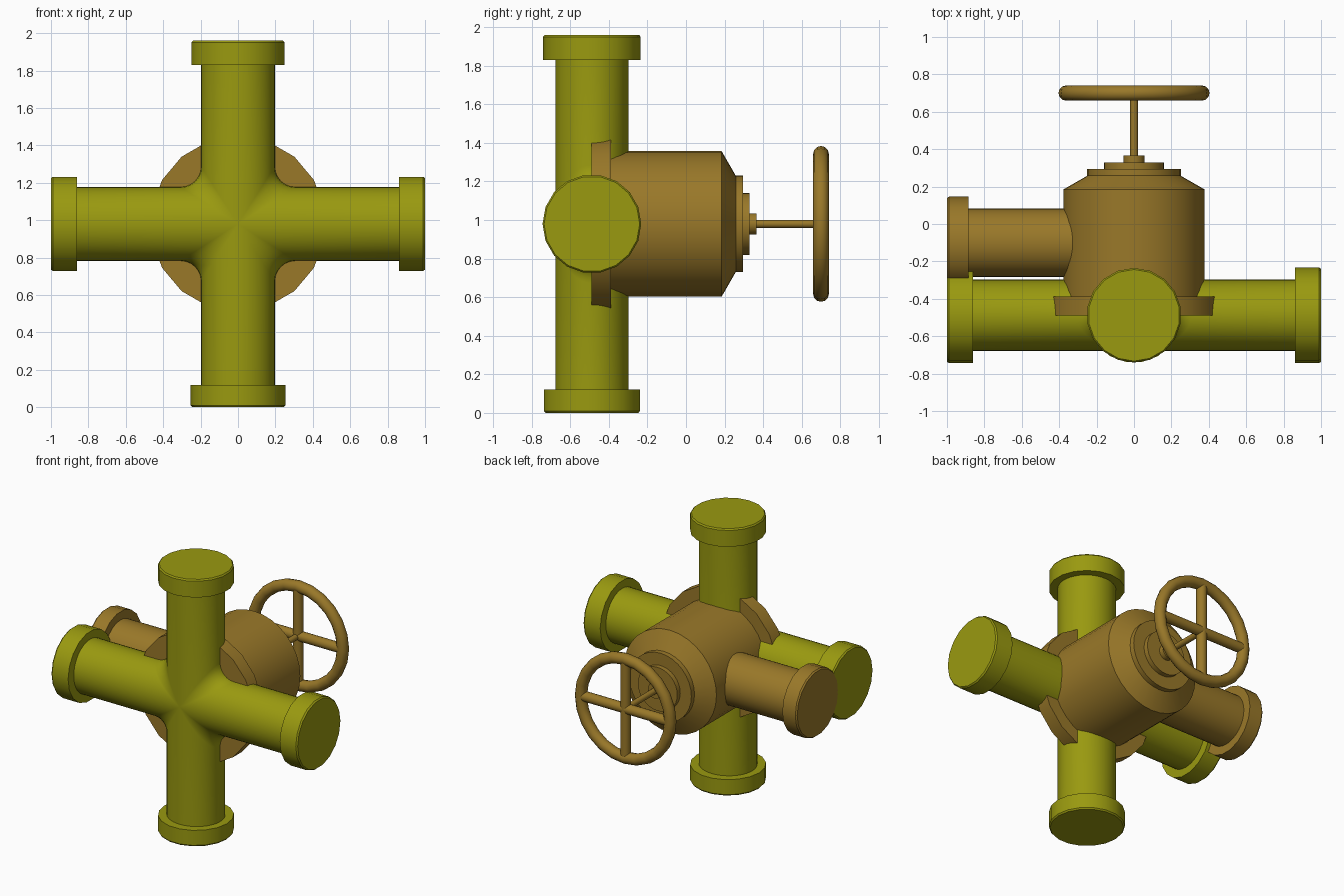
import bpy, bmesh
from math import sin, cos, pi, radians
from mathutils import Vector, Matrix

cube = bpy.data.objects.get("Cube")
if cube:
    bpy.data.objects.remove(cube, do_unlink=True)


def material(name, rgb):
    m = bpy.data.materials.new(name)
    m.use_nodes = True
    m.diffuse_color = (*rgb, 1)
    m.node_tree.nodes["Principled BSDF"].inputs["Base Color"].default_value = (*rgb, 1)
    return m


GREEN = material("olive_green", (0.32, 0.32, 0.005))
BROWN = material("bronze_brown", (0.32, 0.188, 0.022))
MID = 0.98                              # height of the pipe axes
CROSS = Vector((0, -0.488, MID))        # centre of the pipe cross
AXIS = Vector((0, 0, MID))              # valve axis runs along y
X, Y, Z = Vector((1, 0, 0)), Vector((0, 1, 0)), Vector((0, 0, 1))


def finish(name, bm, mat):
    bmesh.ops.remove_doubles(bm, verts=bm.verts, dist=0.0005)
    bmesh.ops.recalc_face_normals(bm, faces=bm.faces)
    mesh = bpy.data.meshes.new(name)
    bm.to_mesh(mesh)
    bm.free()
    mesh.materials.append(mat)
    ob = bpy.data.objects.new(name, mesh)
    bpy.context.collection.objects.link(ob)
    bpy.ops.object.select_all(action='DESELECT')
    ob.select_set(True)
    bpy.context.view_layer.objects.active = ob
    bpy.ops.object.shade_smooth_by_angle(angle=radians(32))
    return ob


def lathe(name, profile, origin, direction, mat, sides=32):
    """Closed solid of (radius, distance) rings along a direction."""
    bm = bmesh.new()
    turn = Z.rotation_difference(direction).to_matrix()
    rings = []
    for r, d in profile:
        rings.append([bm.verts.new(origin + turn @ Vector(
            (r * sin(2 * pi * i / sides), r * cos(2 * pi * i / sides), d)))
            for i in range(sides)])
    for a, b in zip(rings, rings[1:]):
        for i in range(sides):
            j = (i + 1) % sides
            bm.faces.new((a[i], a[j], b[j], b[i]))
    bm.faces.new(rings[0])
    bm.faces.new(rings[-1])
    return finish(name, bm, mat)


def flange(name, origin, direction, r, start, end, mat):
    lathe(name, [(r, start), (r, end - 0.01), (r - 0.008, end)],
          origin, direction, mat, 18)


# Four-way pipe: one filleted quadrant, turned four times
def pipe_cross(radius=0.197, depth=0.19, reach=0.9, fillet=0.11):
    bm = bmesh.new()
    steps, arc = 20, 6
    for q in range(4):
        turn = Matrix.Rotation(q * pi / 2, 3, 'Y')
        rows = []
        for s in range(steps + 1):
            t = -pi / 2 + pi * s / steps
            w, f = radius * cos(t), fillet * cos(t)
            path = [(reach, w)]
            for k in range(arc + 1):
                a = pi / 2 * k / arc
                path.append((w + f - f * sin(a), w + f - f * cos(a)))
            path.append((w, reach))
            rows.append([bm.verts.new(CROSS + turn @ Vector((x, depth * sin(t), z)))
                         for x, z in path])
        for a, b in zip(rows, rows[1:]):
            for k in range(len(a) - 1):
                bm.faces.new((a[k], a[k + 1], b[k + 1], b[k]))
    finish("pipe_cross", bm, GREEN)


pipe_cross()
flange("top_flange", CROSS, Z, 0.253, 0.85, 0.98, GREEN)
flange("bottom_flange", CROSS, -Z, 0.253, 0.86, 0.98, GREEN)
flange("left_flange", CROSS, X, 0.256, 0.86, 1.0, GREEN)
flange("right_flange", CROSS, -X, 0.256, 0.86, 1.0, GREEN)

# Valve body with collar and stepped bonnet
lathe("collar", [(0.469, -0.49), (0.469, -0.388)], AXIS, Y, BROWN, 18)
lathe("valve_body", [(0.377, -0.42), (0.377, 0.185), (0.25, 0.258), (0.25, 0.295),
                     (0.16, 0.295), (0.16, 0.33), (0.055, 0.33), (0.055, 0.365)],
      AXIS, Y, BROWN)

# Side outlet
OUTLET = Vector((0, -0.1, MID))
lathe("side_pipe", [(0.183, 0.2), (0.183, 0.95)], OUTLET, -X, BROWN)
flange("side_flange", OUTLET, -X, 0.246, 0.885, 1.0, BROWN)

# Stem and handwheel
lathe("stem", [(0.021, 0.34), (0.021, 0.70)], AXIS, Y, BROWN, 16)
HUB = AXIS + Y * 0.70
bpy.ops.mesh.primitive_torus_add(major_radius=0.363, minor_radius=0.041,
                                 major_segments=24, minor_segments=12,
                                 location=HUB, rotation=(pi / 2, 0, 0))
rim = bpy.context.object
rim.name = "handwheel_rim"
rim.data.materials.append(BROWN)
bpy.ops.object.shade_smooth_by_angle(angle=radians(40))
for label, way in (("horizontal", X), ("vertical", Z)):
    lathe(label + "_spoke", [(0.036, -0.36), (0.036, 0.36)], HUB, way, BROWN, 14)
